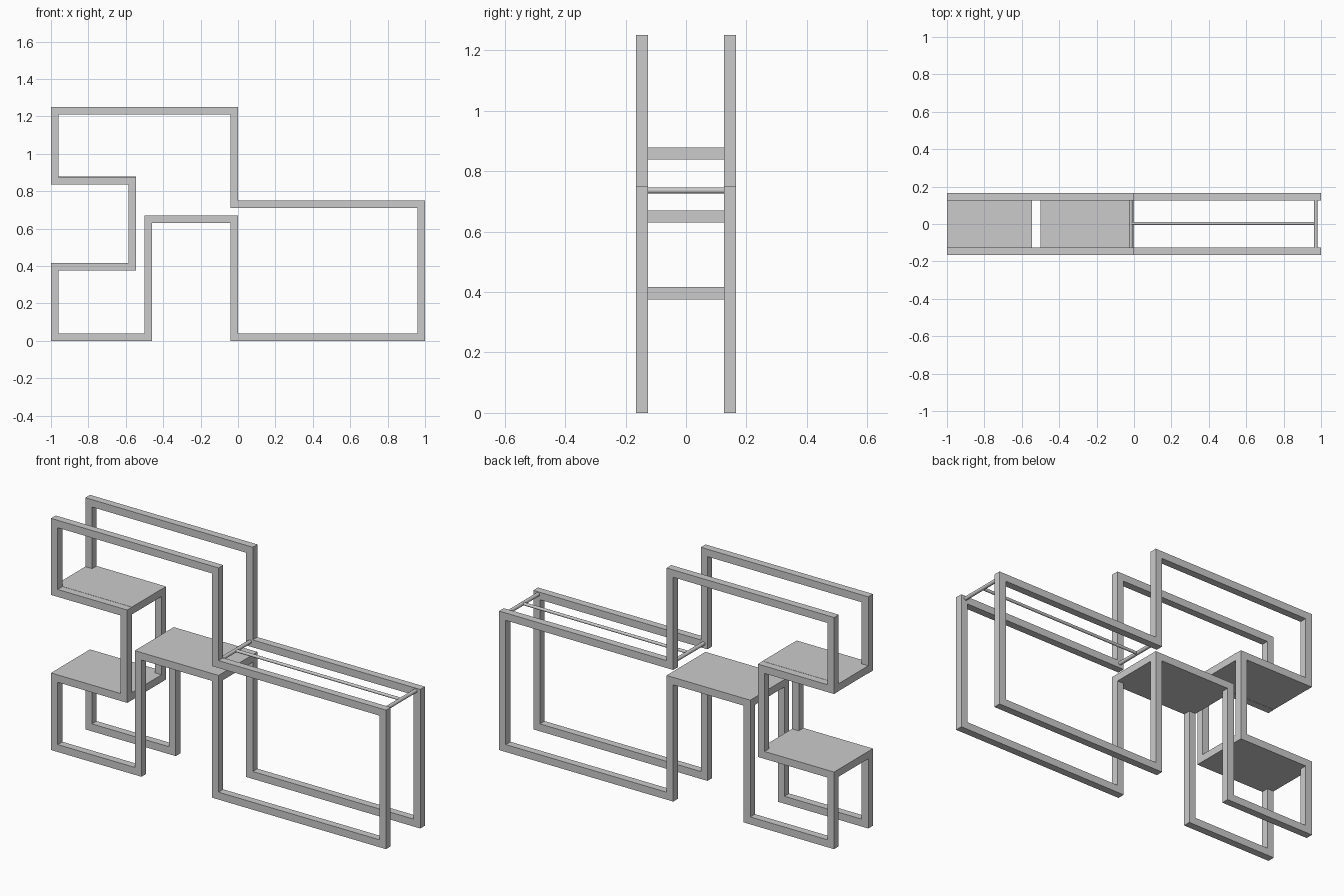
import bpy, bmesh
from mathutils import Matrix, Vector

old = bpy.data.objects.get("Cube")
if old:
    bpy.data.objects.remove(old)

GREY = (0.6, 0.6, 0.6, 1)
mat = bpy.data.materials.new("light grey")
mat.use_nodes = True
mat.diffuse_color = GREY
mat.node_tree.nodes["Principled BSDF"].inputs["Base Color"].default_value = GREY

BAR = 0.04      # square bar thickness
DEPTH = 0.166   # half depth of the whole unit


def finish(name, bm):
    bmesh.ops.recalc_face_normals(bm, faces=bm.faces)
    mesh = bpy.data.meshes.new(name)
    bm.to_mesh(mesh)
    bm.free()
    mesh.materials.append(mat)
    ob = bpy.data.objects.new(name, mesh)
    bpy.context.collection.objects.link(ob)
    return ob


def box(name, x, y, z):
    bm = bmesh.new()
    size = Vector((x[1] - x[0], y[1] - y[0], z[1] - z[0]))
    mid = Vector((sum(x), sum(y), sum(z))) / 2
    bmesh.ops.create_cube(bm, size=1, matrix=Matrix.Translation(mid) @ Matrix.Diagonal(size.to_4d()))
    return finish(name, bm)


def rod(name, a, b, r):
    a, b = Vector(a), Vector(b)
    turn = (b - a).to_track_quat("Z", "Y").to_matrix().to_4x4()
    bm = bmesh.new()
    bmesh.ops.create_cone(bm, cap_ends=True, segments=16, radius1=r, radius2=r,
                          depth=(b - a).length, matrix=Matrix.Translation((a + b) / 2) @ turn)
    ob = finish(name, bm)
    bpy.ops.object.select_all(action="DESELECT")
    ob.select_set(True)
    bpy.context.view_layer.objects.active = ob
    bpy.ops.object.shade_smooth_by_angle()


# Side frame: one closed stepped loop of mitred square bar, given by its centreline
PATH = [(-.98, 1.23), (-.02, 1.23), (-.02, .73), (.98, .73), (.98, .02), (-.02, .02), (-.02, .65),
        (-.48, .65), (-.48, .02), (-.98, .02), (-.98, .396), (-.565, .396), (-.565, .857), (-.98, .857)]


def side_frame(name, y0, y1):
    bm = bmesh.new()
    rings = []
    for i, p in enumerate(PATH):
        p = Vector(p)
        d0 = (p - Vector(PATH[i - 1])).normalized()
        d1 = (Vector(PATH[(i + 1) % len(PATH)]) - p).normalized()
        # sum of both edge normals gives the right-angle mitre
        m = Vector((-d0.y - d1.y, d0.x + d1.x)) * BAR / 2
        a, b = p + m, p - m
        rings.append([bm.verts.new((q.x, y, q.y)) for q, y in ((a, y0), (a, y1), (b, y1), (b, y0))])
    for i, ring in enumerate(rings):
        prev = rings[i - 1]
        for k in range(4):
            n = (k + 1) % 4
            bm.faces.new((prev[k], prev[n], ring[n], ring[k]))
    finish(name, bm)


side_frame("front_frame", -DEPTH, BAR - DEPTH)
side_frame("back_frame", DEPTH - BAR, DEPTH)

# Shelves, flush with the frame bars
INNER = (BAR - DEPTH, DEPTH - BAR)
for name, x0, x1, z in (("lower_shelf", -1, -.545, .396),
                        ("upper_shelf", -1, -.545, .858),
                        ("middle_shelf", -.5, 0, .65)):
    box(name, (x0, x1), INNER, (z - BAR / 2, z + BAR / 2))

# Hanging rail between two cross rods
RAIL_Z = .736
for name, x in (("inner_cross_rod", -.017), ("outer_cross_rod", .972)):
    rod(name, (x, INNER[0], RAIL_Z), (x, INNER[1], RAIL_Z), .01)
rod("hanging_rail", (-.017, .003, RAIL_Z), (.972, .003, RAIL_Z), .008)
